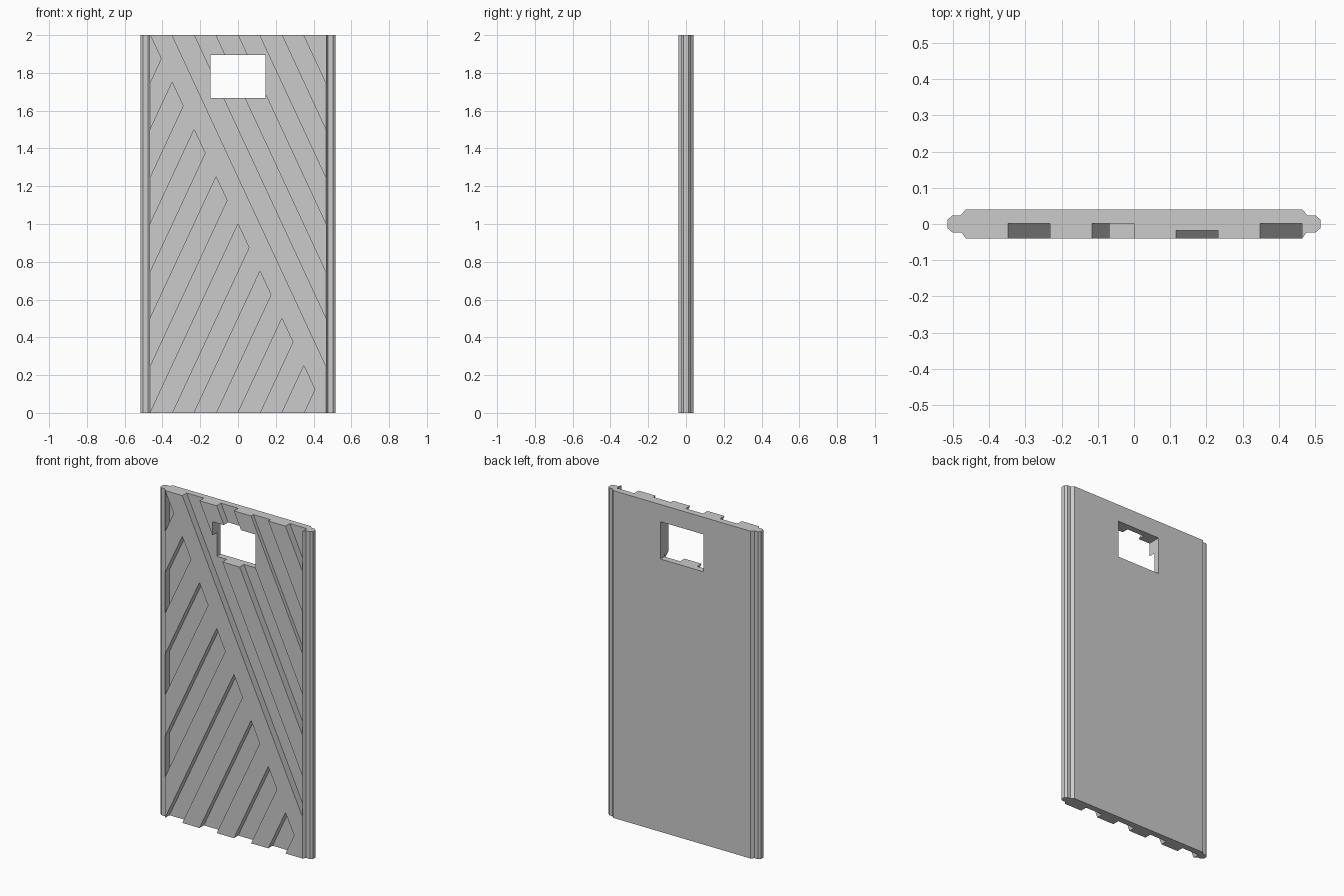
import bpy

if "Cube" in bpy.data.objects:
    bpy.data.objects.remove(bpy.data.objects["Cube"])

W, H = 0.465, 2.0          # half width of the ribbed face, panel height
STEP = W / 4               # horizontal spacing of the diagonal lines
S = 0.25 / STEP            # slope of the diagonals
FRONT, DEEP, SHALLOW = -0.07, 0.002, -0.018


def make_object(name, prisms):
    """Each prism is (bottom loop, top loop) of matching 3D points."""
    verts, faces = [], []
    for a, b in prisms:
        o, n = len(verts), len(a)
        verts += list(a) + list(b)
        faces.append(tuple(o + i for i in reversed(range(n))))
        faces.append(tuple(o + n + i for i in range(n)))
        for i in range(n):
            j = (i + 1) % n
            faces.append((o + i, o + j, o + n + j, o + n + i))
    mesh = bpy.data.meshes.new(name)
    mesh.from_pydata(verts, [], faces)
    ob = bpy.data.objects.new(name, mesh)
    bpy.context.collection.objects.link(ob)
    bpy.context.view_layer.objects.active = ob
    bpy.ops.object.select_all(action='DESELECT')
    ob.select_set(True)
    bpy.ops.object.mode_set(mode='EDIT')
    bpy.ops.mesh.select_all(action='SELECT')
    bpy.ops.mesh.normals_make_consistent(inside=False)
    bpy.ops.object.mode_set(mode='OBJECT')
    return ob


def front_prism(outline, y1):
    """Outline in (x, z), running from in front of the panel back to y1."""
    return ([(x, FRONT, z) for x, z in outline], [(x, y1, z) for x, z in outline])


def cut(target, cutter):
    cutter.hide_render = True
    mod = target.modifiers.new("cut", 'BOOLEAN')
    mod.operation, mod.solver, mod.object = 'DIFFERENCE', 'EXACT', cutter
    bpy.context.view_layer.objects.active = target
    bpy.ops.object.modifier_apply(modifier=mod.name)
    bpy.data.objects.remove(cutter)


# Door slab with chamfered tongue along both sides
half = [(W, -0.04), (0.477, -0.023), (0.502, -0.023), (0.515, -0.012),
        (0.515, 0.012), (0.502, 0.024), (0.48, 0.024), (W, 0.04)]
plan = half + [(-x, y) for x, y in reversed(half)]
panel = make_object("door_panel", [([(x, y, 0) for x, y in plan],
                                    [(x, y, H) for x, y in plan])])

grooves = []
# Upper right grooves, running down to the right edge
for k in range(4):
    a = -3 * STEP + 2 * k * STEP
    b, e = a + STEP, 0.05
    outline = [(a - e / S, H + e), (b - e / S, H + e),
               (W, H - (W - b) * S), (W, H - (W - a) * S)]
    grooves.append(front_prism(outline, SHALLOW if k == 2 else DEEP))

# Lower left grooves, each with a slanted cap beside the main diagonal band
for k in range(8):
    x, z = -W + k * STEP, H - 0.25 * k
    outline = [(x, z), (x + STEP / 2, z - 0.125), (-W, 1.75 - 0.5 * k)]
    if k:
        outline.append((-W, H - 0.5 * k))
    grooves.append(front_prism(outline, DEEP))
cut(panel, make_object("groove_cutter", grooves))

# Window opening
window = [(-0.145, 1.667), (0.145, 1.667), (0.145, 1.895), (-0.145, 1.895)]
cut(panel, make_object("window_cutter", [front_prism(window, 0.07)]))
